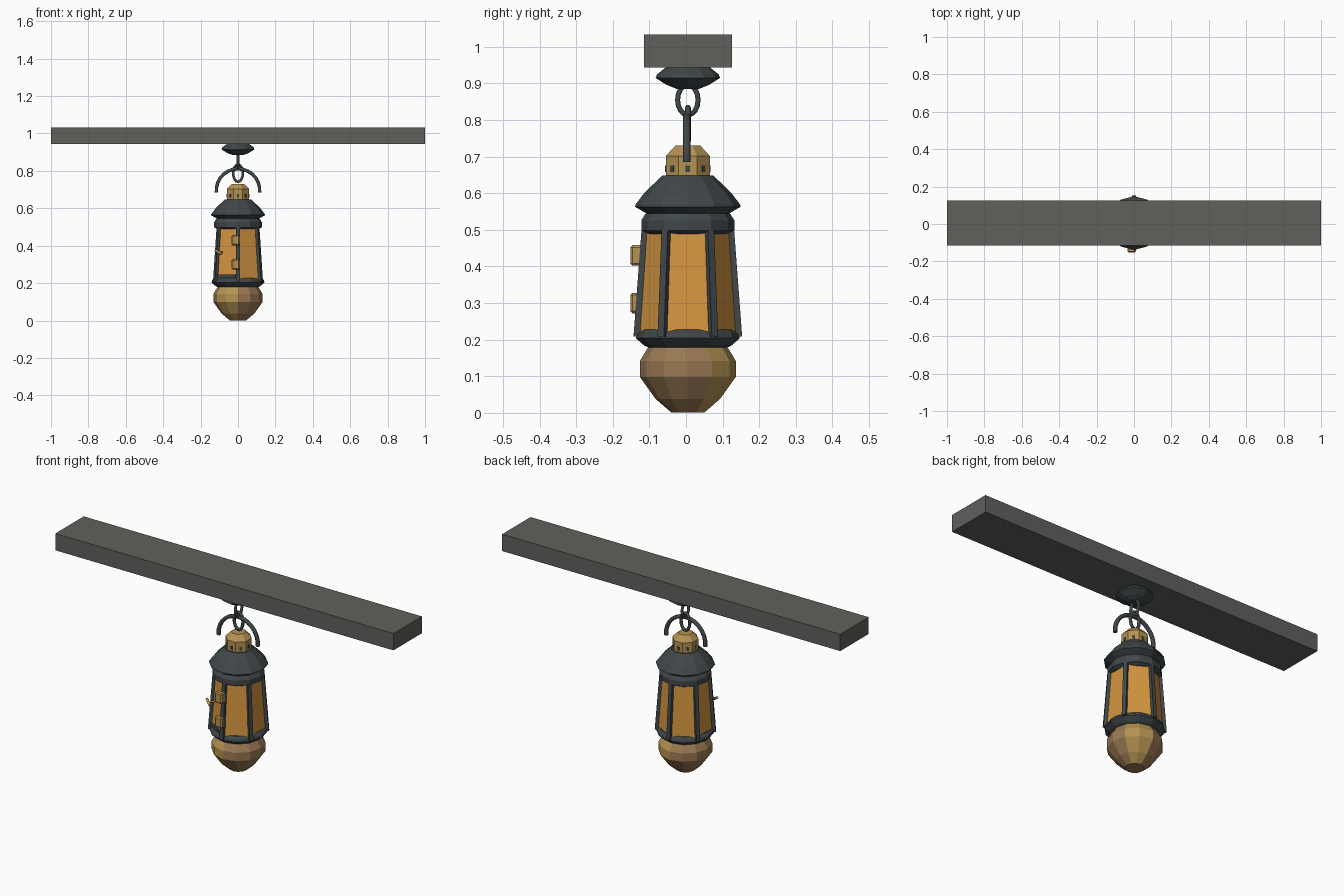
import bpy, bmesh, math
from mathutils import Vector, Matrix

if "Cube" in bpy.data.objects:
    bpy.data.objects.remove(bpy.data.objects["Cube"])

CY = 0.005  # lantern axis sits slightly behind the origin


def material(name, rgb):
    m = bpy.data.materials.new(name)
    m.diffuse_color = (*rgb, 1)
    m.use_nodes = True
    m.node_tree.nodes["Principled BSDF"].inputs["Base Color"].default_value = m.diffuse_color
    return m


STONE = material("grey_beam", (0.115, 0.12, 0.108))
IRON = material("dark_iron", (0.052, 0.064, 0.068))
BRASS = material("brass", (0.46, 0.29, 0.085))
BROWN = material("aged_brass", (0.32, 0.19, 0.085))
AMBER = material("amber_glass", (0.66, 0.30, 0.052))


def finish(name, bm, *mats):
    bmesh.ops.recalc_face_normals(bm, faces=bm.faces)
    me = bpy.data.meshes.new(name)
    bm.to_mesh(me)
    bm.free()
    ob = bpy.data.objects.new(name, me)
    bpy.context.collection.objects.link(ob)
    for m in mats:
        me.materials.append(m)
    return ob


def lathe(name, profile, mat, sides=12, phase=0.0):
    """Faceted solid of revolution from (radius, height) pairs."""
    bm = bmesh.new()
    rings = []
    for r, z in profile:
        rings.append([bm.verts.new((r * math.cos(phase + math.tau * i / sides),
                                    CY + r * math.sin(phase + math.tau * i / sides), z))
                      for i in range(sides)])
    for a, b in zip(rings, rings[1:]):
        for i in range(sides):
            j = (i + 1) % sides
            bm.faces.new((a[i], a[j], b[j], b[i]))
    bm.faces.new(rings[0])
    bm.faces.new(rings[-1])
    return finish(name, bm, mat)


def box(name, centre, size, mat, angle=0.0):
    bm = bmesh.new()
    mtx = (Matrix.Translation(centre) @ Matrix.Rotation(angle, 4, 'Z')
           @ Matrix.Diagonal((*size, 1)))
    bmesh.ops.create_cube(bm, size=1, matrix=mtx)
    return finish(name, bm, mat)


def bar(name, p, q, width, depth, mat, angle):
    """Square bar between two points, its depth facing along angle."""
    bm = bmesh.new()
    out = Vector((math.cos(angle), math.sin(angle), 0)) * depth / 2
    side = Vector((-math.sin(angle), math.cos(angle), 0)) * width / 2
    ends = [[bm.verts.new(Vector(c) + out * a + side * b)
             for a, b in ((1, 1), (1, -1), (-1, -1), (-1, 1))] for c in (p, q)]
    for i in range(4):
        j = (i + 1) % 4
        bm.faces.new((ends[0][i], ends[0][j], ends[1][j], ends[1][i]))
    bm.faces.new(ends[0])
    bm.faces.new(ends[1])
    return finish(name, bm, mat)


def tube(name, points, radius, mat, cyclic=False):
    cu = bpy.data.curves.new(name, 'CURVE')
    cu.dimensions = '3D'
    cu.bevel_depth = radius
    cu.bevel_resolution = 1
    cu.use_fill_caps = True
    sp = cu.splines.new('POLY')
    sp.points.add(len(points) - 1)
    for pt, co in zip(sp.points, points):
        pt.co = (*co, 1)
    sp.use_cyclic_u = cyclic
    cu.materials.append(mat)
    ob = bpy.data.objects.new(name, cu)
    bpy.context.collection.objects.link(ob)
    return ob


def polar(r, a, z):
    return Vector((r * math.cos(a), CY + r * math.sin(a), z))


# Ceiling beam and mounting plate
box("ceiling_beam", (0, CY, 0.988), (2, 0.24, 0.09), STONE)
lathe("ceiling_mount", [(0.03, 0.885), (0.058, 0.896), (0.088, 0.915), (0.084, 0.925),
                        (0.06, 0.944)], IRON)

# Two crossed chain links
ring = [math.tau * i / 16 for i in range(16)]
tube("upper_link", [(0, CY + 0.028 * math.cos(a), 0.855 + 0.041 * math.sin(a))
                    for a in ring], 0.008, IRON, True)
tube("lower_link", [(0.026 * math.cos(a), CY, 0.788 + 0.046 * math.sin(a))
                    for a in ring], 0.008, IRON, True)

# Arched carrying handle
arc = [math.radians(-6 + 192 * i / 14) for i in range(15)]
tube("handle", [(0.116 * math.cos(a), 0.002, 0.697 + 0.114 * math.sin(a))
                for a in arc], 0.0105, IRON)

# Top cap with dark vent slots
lathe("top_cap", [(0.065, 0.63), (0.065, 0.702), (0.036, 0.731)], BRASS, 8, math.pi / 8)
for i in range(8):
    a = math.tau * i / 8
    box("vent_slot", polar(0.0602, a, 0.667), (0.004, 0.012, 0.018), IRON, a)

# Roof and upper collar
lathe("roof", [(0.10, 0.54), (0.115, 0.546), (0.144, 0.563), (0.143, 0.569), (0.118, 0.602),
               (0.07, 0.648)], IRON)
lathe("upper_collar", [(0.108, 0.488), (0.127, 0.498), (0.127, 0.526), (0.115, 0.545)], IRON)

# Six sided glass body with corner posts
lathe("glass_body", [(0.137, 0.205), (0.117, 0.50)], AMBER, 6, math.pi / 6)
for i in range(6):
    a = math.pi / 6 + math.tau * i / 6
    bar("corner_post", polar(0.138, a, 0.208), polar(0.116, a, 0.50), 0.02, 0.021, IRON, a)

# Lower collar
lathe("lower_collar", [(0.10, 0.176), (0.118, 0.183), (0.142, 0.204), (0.138, 0.217),
                       (0.125, 0.228)], IRON)

# Door on the front left pane: bottom rail, hinges and latch
DOOR = math.radians(-120)
box("door_rail", polar(0.119, DOOR, 0.236), (0.012, 0.115, 0.018), IRON, DOOR)
for z in (0.43, 0.30):
    hinge = box("door_hinge", (-0.012, -0.135, z), (0.044, 0.034, 0.056), BRASS)
    bev = hinge.modifiers.new("soft_edges", 'BEVEL')
    bev.width = 0.006
    bev.segments = 1
normal = Vector((math.cos(DOOR), math.sin(DOOR), 0))
side = Vector((math.sin(DOOR), -math.cos(DOOR), 0))
base = polar(0.110, DOOR, 0.365) + side * 0.036
knob = base + normal * 0.034
tube("latch_stem", [base, knob], 0.006, BRASS)
tube("latch_lever", [knob + side * 0.02 + Vector((0, 0, 0.012)),
                     knob - side * 0.016 + Vector((0, 0, -0.01))], 0.007, BRASS)

# Rounded bottom bowl with brighter bands on two opposite sides
bowl = lathe("bottom_bowl", [(0.045, 0.001), (0.088, 0.038), (0.131, 0.098), (0.131, 0.142),
                             (0.108, 0.18)], BROWN)
bowl.data.materials.append(BRASS)
for f in bowl.data.polygons:
    a = math.degrees(math.atan2(f.center.y - CY, f.center.x)) % 180
    if 30 < a < 80 and abs(f.normal.z) < 0.98:
        f.material_index = 1
